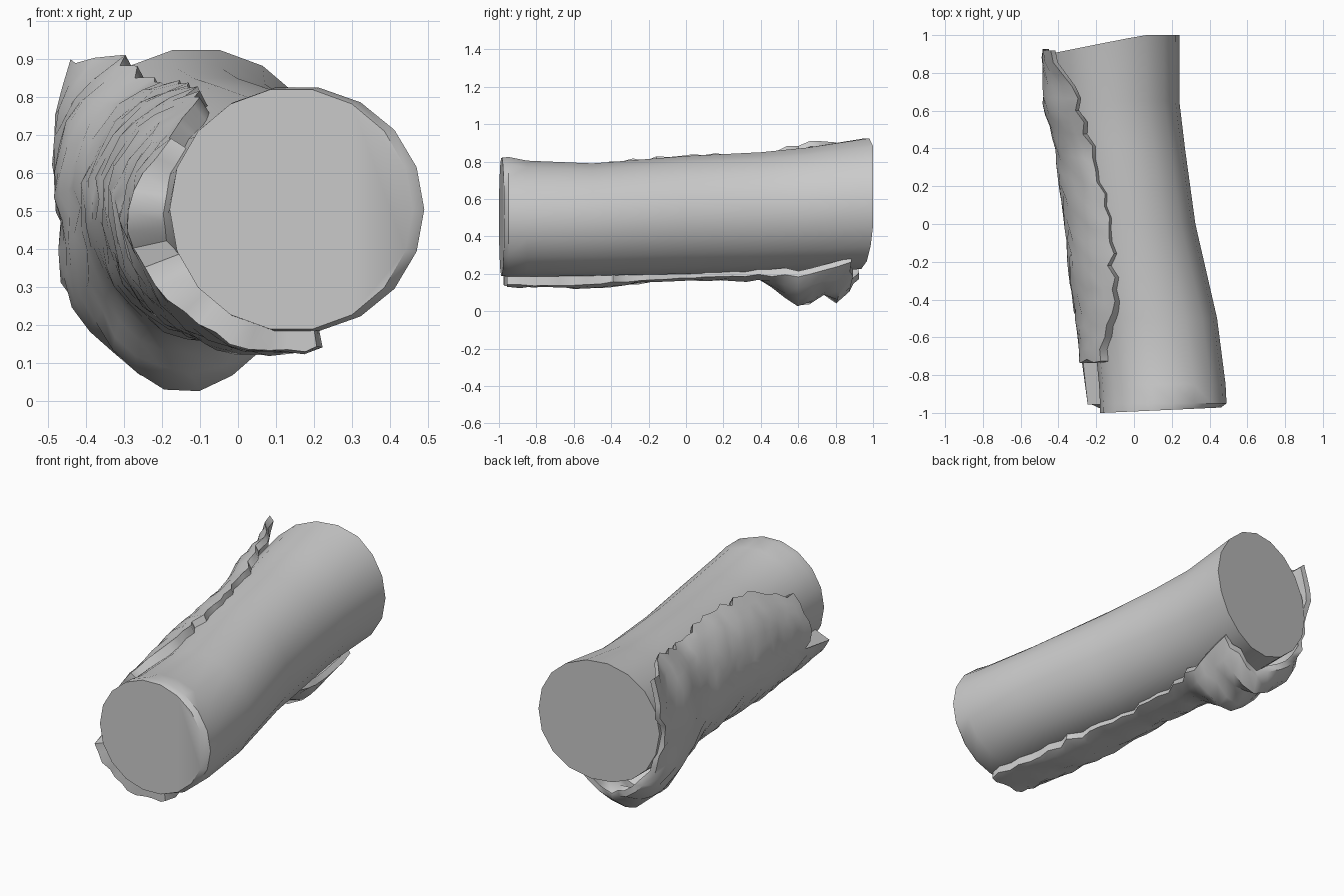
import bpy, bmesh, math, random

cube = bpy.data.objects.get("Cube")
if cube:
    bpy.data.objects.remove(cube, do_unlink=True)
random.seed(4)

wood = bpy.data.materials.new("plain grey")
wood.use_nodes = True
grey = (0.6, 0.6, 0.6, 1)
wood.diffuse_color = grey
wood.node_tree.nodes["Principled BSDF"].inputs["Base Color"].default_value = grey


def sample(rows, key):
    """Blend a table of rows, whose first column is the key."""
    if key <= rows[0][0]:
        return rows[0][1:]
    for a, b in zip(rows, rows[1:]):
        if key <= b[0]:
            t = (key - a[0]) / (b[0] - a[0])
            return [p + (q - p) * t for p, q in zip(a[1:], b[1:])]
    return rows[-1][1:]


def finish(name, bm, angle):
    """Turn a bmesh into a shaded object."""
    bmesh.ops.recalc_face_normals(bm, faces=bm.faces)
    mesh = bpy.data.meshes.new(name)
    bm.to_mesh(mesh)
    bm.free()
    mesh.materials.append(wood)
    obj = bpy.data.objects.new(name, mesh)
    bpy.context.collection.objects.link(obj)
    bpy.ops.object.select_all(action='DESELECT')
    obj.select_set(True)
    bpy.context.view_layer.objects.active = obj
    bpy.ops.object.shade_smooth_by_angle(angle=math.radians(angle))


def skin(bm, rings):
    """Join neighbouring rings of vertices with quads."""
    count = len(rings[0])
    for a, b in zip(rings, rings[1:]):
        for i in range(count):
            j = (i + 1) % count
            bm.faces.new((a[i], a[j], b[j], b[i]))


# Log stations: y, centre x, centre z, half width, half height
LOG = [(-1, .14, .505, .32, .32), (-.95, .155, .505, .335, .325),
       (-.85, .15, .495, .335, .315), (-.5, .11, .49, .33, .305),
       (0, 0, .515, .325, .32), (.4, -.06, .53, .33, .325),
       (.65, -.1, .545, .34, .335), (1, -.11, .575, .35, .355)]

# Log with slanted cut ends
bm = bmesh.new()
rings = []
SIDES = 18
for y, cx, cz, rx, rz in LOG:
    ring = []
    for i in range(SIDES):
        a = math.tau * i / SIDES
        x, z = cx + rx * math.cos(a), cz + rz * math.sin(a)
        cut = y
        if y == 1:
            cut -= .2 * max(0, .05 - x) + .25 * max(0, .4 - z)
        elif y == -1:
            cut += .045 * max(0, x + .17)
        ring.append(bm.verts.new((x, cut, z)))
    rings.append(ring)
skin(bm, rings)
bm.faces.new(rings[0])
bm.faces.new(rings[-1])
finish("log", bm, 40)

# Bark stations: y, top edge angle, bottom edge angle, six radii around
BARK = [(-.98, 150, 281, .37, .42, .425, .395, .38, .365),
        (-.7, 150, 280, .37, .42, .425, .4, .375, .36),
        (-.4, 124, 278, .36, .395, .42, .405, .385, .345),
        (0, 112, 278, .345, .36, .365, .365, .36, .34),
        (.4, 118, 285, .355, .36, .355, .365, .38, .35),
        (.62, 121, 300, .41, .39, .375, .42, .555, .4),
        (.72, 123, 300, .42, .39, .375, .45, .47, .39),
        (.82, 129, 300, .45, .385, .375, .49, .53, .38),
        (.9, 135, 305, .47, .38, .37, .42, .42, .36)]

# Ragged bark: its underside sits in the log, then lifts into thin flaps at the back
bm = bmesh.new()
ALONG, AROUND = 26, 18
ragged = [random.uniform(-.03, .03) for i in range(AROUND + 1)]
rings = []
for k in range(ALONG + 1):
    outer, inner = [], []
    v = k / ALONG
    fray = random.uniform(-4, 4)
    for i in range(AROUND + 1):
        u = i / AROUND
        start = -.71 + ragged[i] if u < .35 else -.965 + ragged[i] * .5
        end = .9 + ragged[-1 - i]
        y = start + (end - start) * v
        cx, cz, rx, rz = sample(LOG, y)
        top, bottom, *radii = sample(BARK, y)
        radius = sample([(n / 5, r) for n, r in enumerate(radii)], u)[0]
        a = top + (bottom - top) * u
        if 0 < i < AROUND:
            radius += random.uniform(-.008, .008)
        else:
            a += fray
        a = math.radians(a)
        lift = min(1, max(0, (y - .3) / .3))
        buried = min(rx, rz) * .97
        under = buried + (max(buried, radius - .035) - buried) * lift
        for side, r in ((outer, radius), (inner, under)):
            z = max(0, cz + r * math.sin(a))
            side.append(bm.verts.new((cx + r * math.cos(a), y, z)))
    rings.append(outer + inner[::-1])
skin(bm, rings)
# Close the front and back edges of the bark
for ring in (rings[0], rings[-1]):
    for i in range(AROUND):
        bm.faces.new((ring[i], ring[i + 1], ring[-2 - i], ring[-1 - i]))
finish("bark", bm, 50)
